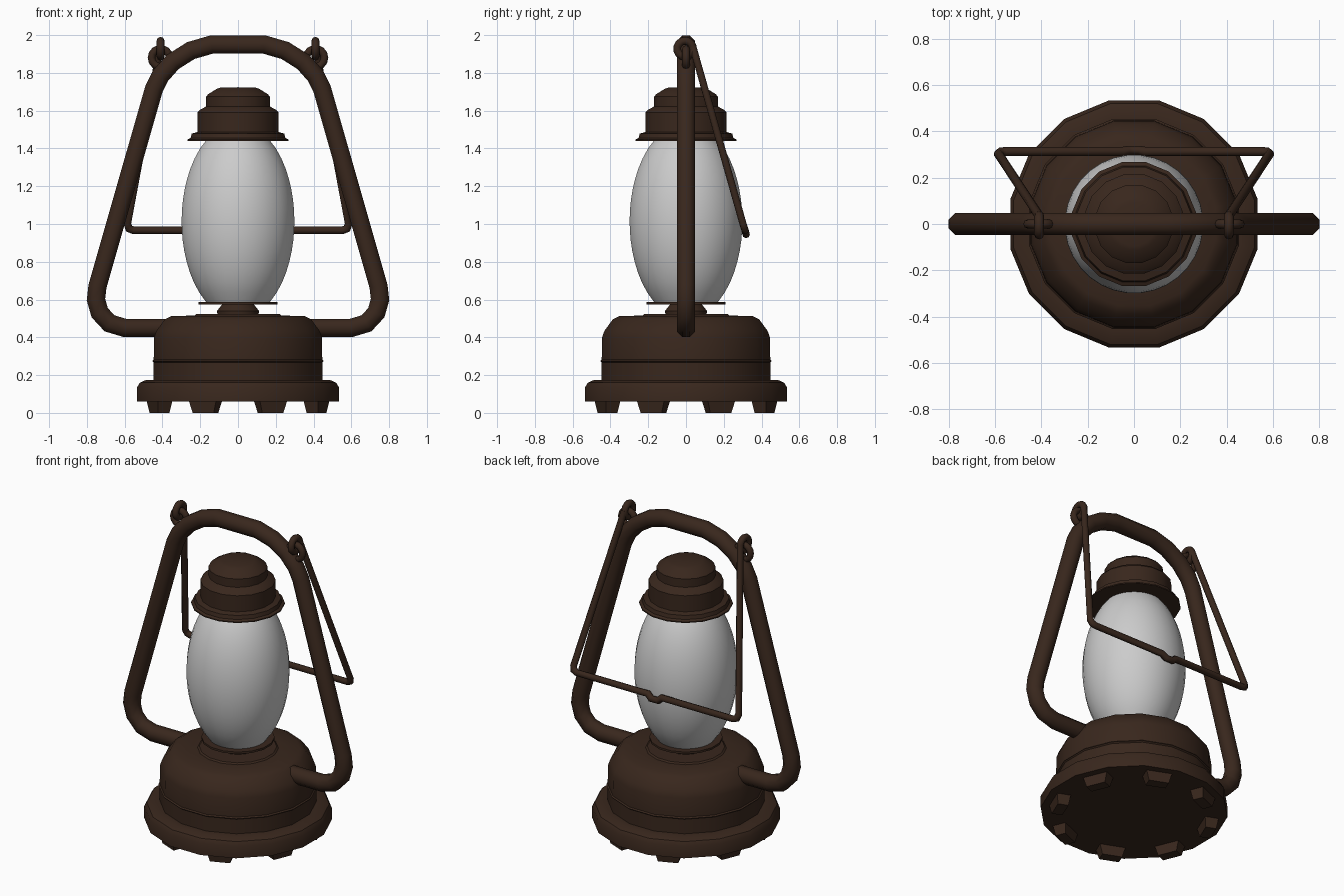
import bpy, bmesh, math
from mathutils import Vector, Matrix

if "Cube" in bpy.data.objects:
    bpy.data.objects.remove(bpy.data.objects["Cube"])

brown = bpy.data.materials.new("brown_metal")
brown.diffuse_color = (0.04, 0.02, 0.012, 1)
brown.use_nodes = True
brown.node_tree.nodes["Principled BSDF"].inputs["Base Color"].default_value = brown.diffuse_color


def finish(bm, name, mat=brown, angle=32):
    bmesh.ops.remove_doubles(bm, verts=bm.verts, dist=1e-5)
    bmesh.ops.recalc_face_normals(bm, faces=bm.faces)
    me = bpy.data.meshes.new(name)
    bm.to_mesh(me)
    bm.free()
    ob = bpy.data.objects.new(name, me)
    bpy.context.collection.objects.link(ob)
    if mat:
        me.materials.append(mat)
    bpy.ops.object.select_all(action='DESELECT')
    bpy.context.view_layer.objects.active = ob
    ob.select_set(True)
    bpy.ops.object.shade_smooth_by_angle(angle=math.radians(angle))
    return ob


def skin(bm, rings, closed=False):
    n = len(rings[0])
    for i in range(len(rings) if closed else len(rings) - 1):
        a, b = rings[i], rings[(i + 1) % len(rings)]
        for k in range(n):
            bm.faces.new((a[k], a[(k + 1) % n], b[(k + 1) % n], b[k]))


def lathe(name, profile, sides=16, mat=brown):
    bm = bmesh.new()
    rings = []
    for r, z in profile:
        angs = [2 * math.pi * (k + 0.5) / sides for k in range(sides)]
        rings.append([bm.verts.new((r * math.cos(a), r * math.sin(a), z)) for a in angs])
    skin(bm, rings)
    return finish(bm, name, mat)


def tube(name, path, radius, sides=8):
    # mitred sweep: carry the ring along each segment onto the joint plane
    bm = bmesh.new()
    pts = [Vector(p) for p in path]
    dirs = [(b - a).normalized() for a, b in zip(pts, pts[1:])]
    u = dirs[0].orthogonal().normalized()
    v = dirs[0].cross(u)
    angs = [2 * math.pi * (k + 0.5) / sides for k in range(sides)]
    offs = [(u * math.cos(a) + v * math.sin(a)) * radius for a in angs]
    rings = []
    for i, p in enumerate(pts):
        d = dirs[max(i - 1, 0)]
        n = d + dirs[min(i, len(dirs) - 1)]
        offs = [o - d * (o.dot(n) / d.dot(n)) for o in offs]
        rings.append([bm.verts.new(p + o) for o in offs])
    skin(bm, rings)
    bm.faces.new(rings[0])
    bm.faces.new(rings[-1])
    return finish(bm, name, angle=50)


def ring(name, loc, rot, major, minor):
    bm = bmesh.new()
    m = Matrix.Translation(loc) @ rot
    rings = []
    for i in range(14):
        a = 2 * math.pi * i / 14
        c = [2 * math.pi * k / 8 for k in range(8)]
        rings.append([bm.verts.new(m @ Vector((
            (major + minor * math.cos(b)) * math.cos(a),
            (major + minor * math.cos(b)) * math.sin(a),
            minor * math.sin(b)))) for b in c])
    skin(bm, rings, closed=True)
    return finish(bm, name, angle=60)


# fuel tank: rim, body with bead, shoulder and raised top
lathe("base_tank", [
    (0, 0.06), (0.545, 0.06), (0.545, 0.135), (0.53, 0.16), (0.495, 0.175),
    (0.455, 0.175), (0.455, 0.268), (0.463, 0.275), (0.455, 0.282),
    (0.453, 0.40), (0.44, 0.435), (0.395, 0.495), (0.36, 0.513),
    (0.235, 0.515), (0.225, 0.523), (0, 0.523)])

# burner neck and glass plate
lathe("burner_neck", [(0, 0.51), (0.11, 0.51), (0.113, 0.54), (0.085, 0.575), (0, 0.575)])
lathe("glass_plate", [(0, 0.573), (0.213, 0.573), (0.213, 0.586), (0, 0.586)])

# eight tapered feet under the rim
bm = bmesh.new()
for k in range(8):
    rot = Matrix.Rotation(math.radians(22.5 + 45 * k), 4, 'Z')
    res = bmesh.ops.create_cube(bm, size=1)
    for vert in res["verts"]:
        s = 1 if vert.co.z > 0 else 0.75
        vert.co = rot @ Vector((0.45 + vert.co.x * 0.085 * s, vert.co.y * 0.16 * s,
                                0.07 if vert.co.z > 0 else 0))
bmesh.ops.recalc_face_normals(bm, faces=bm.faces)
finish(bm, "feet")

# glass globe
glass = [(0, 0.583)]
for i in range(17):
    z = 0.583 + (1.455 - 0.583) * i / 16
    glass.append((0.30 * math.sqrt(1 - ((z - 1.015) / 0.52) ** 2), z))
lathe("glass_globe", glass + [(0, 1.455)], 32, None)

# stepped chimney cap
lathe("chimney_cap", [
    (0, 1.44), (0.272, 1.44), (0.272, 1.447), (0.256, 1.455), (0.25, 1.478),
    (0.219, 1.487), (0.219, 1.59), (0.205, 1.605), (0.172, 1.622),
    (0.172, 1.675), (0.16, 1.688), (0.115, 1.715), (0.095, 1.722), (0, 1.724)])

# tubular side frame
half = [(0.28, 0.45), (0.60, 0.45), (0.68, 0.474), (0.732, 0.53), (0.752, 0.60),
        (0.744, 0.67), (0.445, 1.715), (0.41, 1.785), (0.345, 1.858),
        (0.25, 1.918), (0.14, 1.95)]
path = half + [(-x, z) for x, z in reversed(half)]
tube("side_frame", [(x, 0, z) for x, z in path], 0.052)

# ears on the frame and the hooks of the carrying handle
for s, side in ((-1, "left"), (1, "right")):
    ring("ear_" + side, (s * 0.41, 0, 1.88), Matrix.Rotation(math.pi / 2, 4, 'X'), 0.048, 0.02)
    ring("handle_hook_" + side, (s * 0.41, -0.005, 1.928), Matrix.Rotation(math.pi / 2, 4, 'Y'), 0.042, 0.021)

# wire handle hanging at the back, with a small dip in the middle
leg = [(0.41, 0.036, 1.94), (0.585, 0.302, 1.0), (0.577, 0.310, 0.976), (0.555, 0.313, 0.967),
       (0.05, 0.313, 0.967), (0.025, 0.318, 0.945)]
tube("wire_handle", leg + [(-x, y, z) for x, y, z in reversed(leg)], 0.02)
